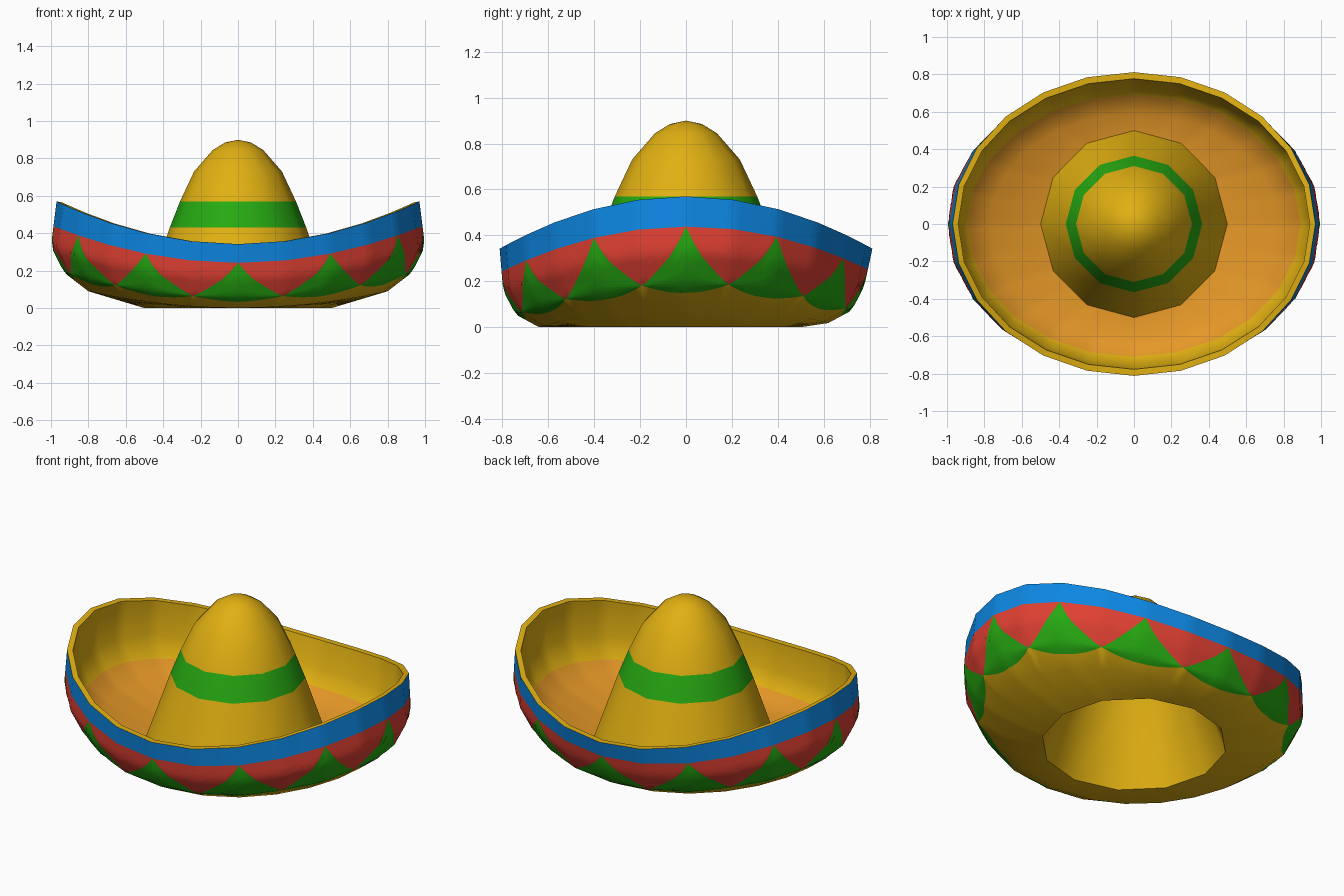
import bpy, bmesh, math
from mathutils import Vector

if "Cube" in bpy.data.objects:
    bpy.data.objects.remove(bpy.data.objects["Cube"])


def material(name, rgb):
    m = bpy.data.materials.new(name)
    m.diffuse_color = (*rgb, 1)
    m.use_nodes = True
    m.node_tree.nodes["Principled BSDF"].inputs["Base Color"].default_value = m.diffuse_color
    return m


MATS = [material("straw yellow", (0.75, 0.434, 0.006)),
        material("orange floor", (0.79, 0.314, 0.02)),
        material("blue trim", (0.004, 0.242, 0.76)),
        material("red", (0.74, 0.051, 0.032)),
        material("green", (0.02, 0.40, 0.006))]
YELLOW, ORANGE, BLUE, RED, GREEN = range(5)

# Brim rings: half width x, half depth y, height at front, height at sides, back lift
OUTER = [(0.97, 0.812, 0.342, 0.57, 0), (1.0, 0.797, 0.16, 0.33, 1),
         (0.93, 0.742, 0.055, 0.19, 1), (0.80, 0.64, 0.0, 0.09, 1),
         (0.50, 0.50, 0.0, 0.0, 0)]
INNER = [(0.94, 0.777, 0.342, 0.565, 0), (0.95, 0.76, 0.18, 0.34, 1),
         (0.89, 0.71, 0.09, 0.215, 1), (0.77, 0.61, 0.04, 0.125, 1),
         (0.49, 0.49, 0.04, 0.04, 0)]
SEG, SUB = 24, 6          # brim sides, and columns inside each side


def ring_point(ring, angle):
    a, b, zf, zs, lift = ring
    c, s = math.cos(angle), math.sin(angle)
    back = lift * max(0, s)
    return Vector((a * c, b * s - 0.02 * back, zf + (zs - zf) * c * c + 0.018 * back))


def side_point(rings, i, u):
    """Point on a straight-sided ring; u counts brim sides. Last ring has 12 sides."""
    step = 2 if i == len(rings) - 1 else 1
    k = math.floor(u / step) * step
    ang = 2 * math.pi / SEG
    return ring_point(rings[i], k * ang).lerp(ring_point(rings[i], (k + step) * ang), (u - k) / step)


def surface(rings, u, v):
    i = min(int(v), len(rings) - 2)
    return side_point(rings, i, u).lerp(side_point(rings, i + 1, u), v - i)


def brim_column(u):
    """Rows of one column from the opening, over the rim, to the crown foot."""
    d = u % 2
    s = min(d, 2 - d)                                   # 0 at triangle peak, 1 at its corner
    g = 0.55 + 1.45 * (1 - (1 - s) ** 1.2)              # red / green edge
    h = 2.4 - 0.4 * s * s                               # green / straw edge
    n = 6
    vs = [0, 0.55] + [0.55 + (g - 0.55) * j / n for j in range(1, n + 1)]
    vs += [g + (h - g) * j / n for j in range(1, n + 1)] + [3, 4]
    mats = [BLUE] + [RED] * n + [GREEN] * n + [YELLOW] * 2
    pts = [surface(OUTER, u, v) for v in reversed(vs)]
    pts += [surface(INNER, u, v) for v in range(5)]
    return pts, mats[::-1] + [YELLOW, YELLOW, YELLOW, ORANGE, ORANGE]


def skin(name, columns, mats, angle):
    """Join closed columns of points into a coloured object."""
    bm = bmesh.new()
    cols = [[bm.verts.new(p) for p in c] for c in columns]
    for i, a in enumerate(cols):
        b = cols[(i + 1) % len(cols)]
        for j, m in enumerate(mats):
            bm.faces.new((a[j], b[j], b[j + 1], a[j + 1])).material_index = m
    bmesh.ops.remove_doubles(bm, verts=bm.verts, dist=0.0002)
    bmesh.ops.recalc_face_normals(bm, faces=bm.faces)
    me = bpy.data.meshes.new(name)
    bm.to_mesh(me)
    bm.free()
    for m in MATS:
        me.materials.append(m)
    ob = bpy.data.objects.new(name, me)
    bpy.context.collection.objects.link(ob)
    bpy.ops.object.select_all(action='DESELECT')
    ob.select_set(True)
    bpy.context.view_layer.objects.active = ob
    bpy.ops.object.shade_smooth_by_angle(angle=math.radians(angle))
    return ob


# Brim: upturned oval bowl with painted outside
data = [brim_column(k / SUB) for k in range(SEG * SUB)]
skin("brim", [d[0] for d in data], data[0][1], 45)

# Crown: twelve-sided cone with a green band, lined inside down to the opening
OUT = [(0.50, 0.04), (0.365, 0.43), (0.31, 0.57), (0.235, 0.73),
       (0.135, 0.845), (0.07, 0.885), (0, 0.90)]
LINING = [(0, 0.87), (0.12, 0.82), (0.215, 0.72), (0.345, 0.42), (0.485, 0.04), (0.50, 0.0)]
profile = OUT + LINING
crown_mats = [YELLOW, GREEN] + [YELLOW] * (len(profile) - 3)
columns = []
for k in range(12):
    t = k * math.pi / 6
    columns.append([Vector((r * math.cos(t), r * math.sin(t), z)) for r, z in profile])
skin("crown", columns, crown_mats, 45)
